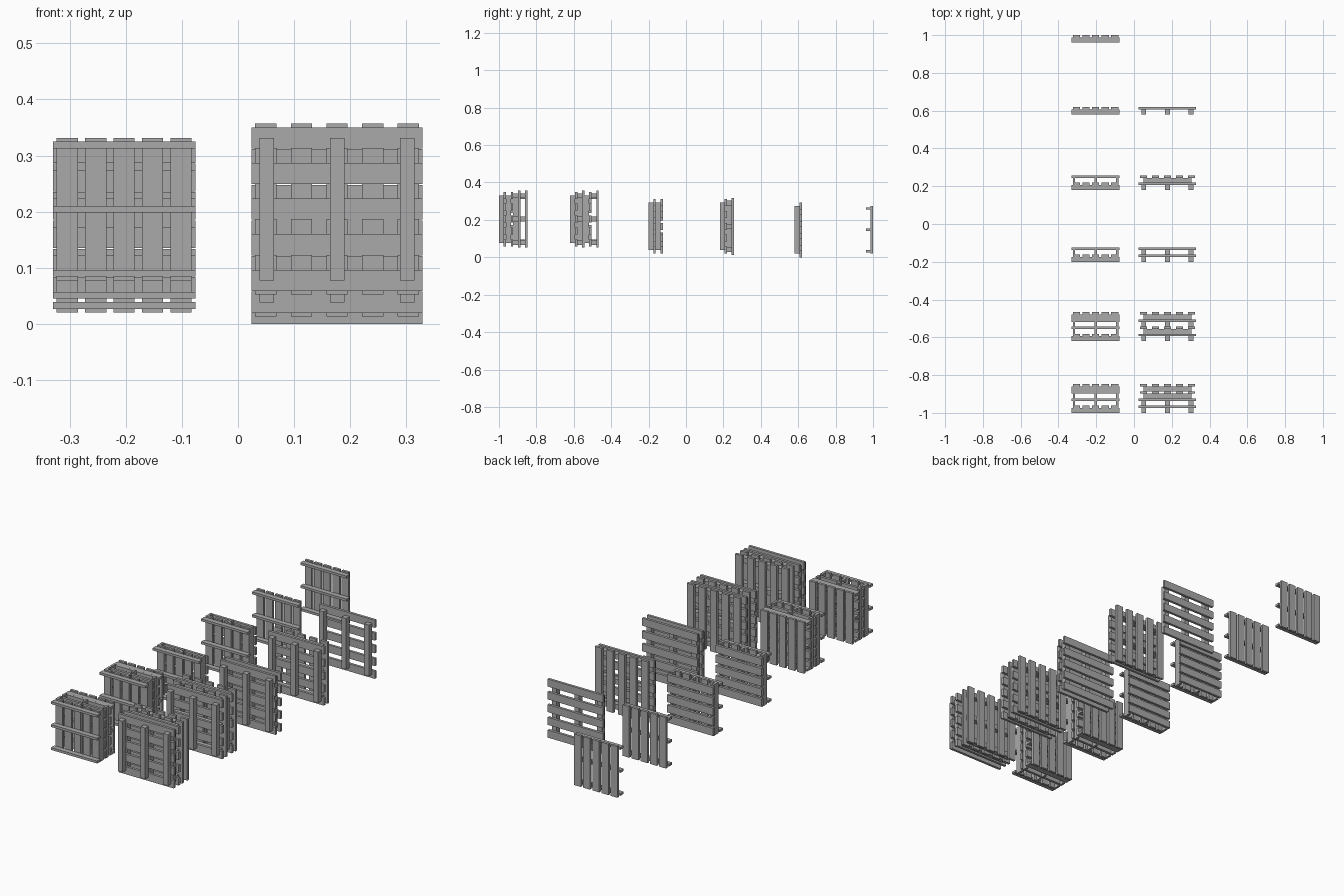
import bpy, bmesh
from mathutils import Matrix

if "Cube" in bpy.data.objects:
    bpy.data.objects.remove(bpy.data.objects["Cube"])

grey = bpy.data.materials.new("plain grey")
grey.diffuse_color = (0.4, 0.4, 0.4, 1)
grey.use_nodes = True
grey.node_tree.nodes["Principled BSDF"].inputs["Base Color"].default_value = grey.diffuse_color

RAIL_D, SLAT_D = 0.0254, 0.0127
DEPTH = RAIL_D + SLAT_D


def box(bm, center, size):
    m = Matrix.Translation(center) @ Matrix.Diagonal((*size, 1))
    bmesh.ops.create_cube(bm, size=1, matrix=m)


def pallet(name, center, turned, slat_len, pitch, rail_pos, rail_w):
    """Standing pallet: 3 rails in front, 5 slats behind; turned = slats upright."""
    bm = bmesh.new()
    # slats run along x
    for i in range(-2, 3):
        box(bm, (0, DEPTH / 2 - SLAT_D / 2, i * pitch), (slat_len, SLAT_D, 0.0378))
    # rails run along z
    for i in (-1, 0, 1):
        box(bm, (i * rail_pos, -DEPTH / 2 + RAIL_D / 2, 0), (rail_w, RAIL_D, 0.254))
    if turned:
        bmesh.ops.rotate(bm, verts=bm.verts, matrix=Matrix.Rotation(1.5707963, 3, 'Y'))
    bmesh.ops.translate(bm, verts=bm.verts, vec=center)
    mesh = bpy.data.meshes.new(name)
    bm.to_mesh(mesh)
    bm.free()
    mesh.materials.append(grey)
    bpy.context.collection.objects.link(bpy.data.objects.new(name, mesh))


SMALL = dict(slat_len=0.254, pitch=0.0506, rail_pos=0.1143, rail_w=0.0118)
LARGE = dict(slat_len=0.305, pitch=0.0635, rail_pos=0.125, rail_w=0.0258)

# rows from back to front: height of centre, then order of pallets front to back
# U = upright slats, L = level slats
small_rows = [(0.147, "U"), (0.147, "U"), (0.1655, "UL"), (0.1655, "UL"),
              (0.2045, "ULLU"), (0.2045, "ULLU")]
large_rows = [None, (0.146, "L"), (0.1655, "LU"), (0.1655, "LL"),
              (0.2045, "LULU"), (0.2045, "LLUU")]

for label, x, rows, dims in (("small", -0.203, small_rows, SMALL),
                             ("large", 0.1765, large_rows, LARGE)):
    for r, row in enumerate(rows):
        if row is None:
            continue
        z, order = row
        y_mid = 1 - DEPTH / 2 - r * 0.381
        for k, kind in enumerate(order):
            y = y_mid + (k - (len(order) - 1) / 2) * DEPTH
            pallet(f"{label}_pallet_row{r + 1}_{k + 1}", (x, y, z), kind == "U", **dims)
